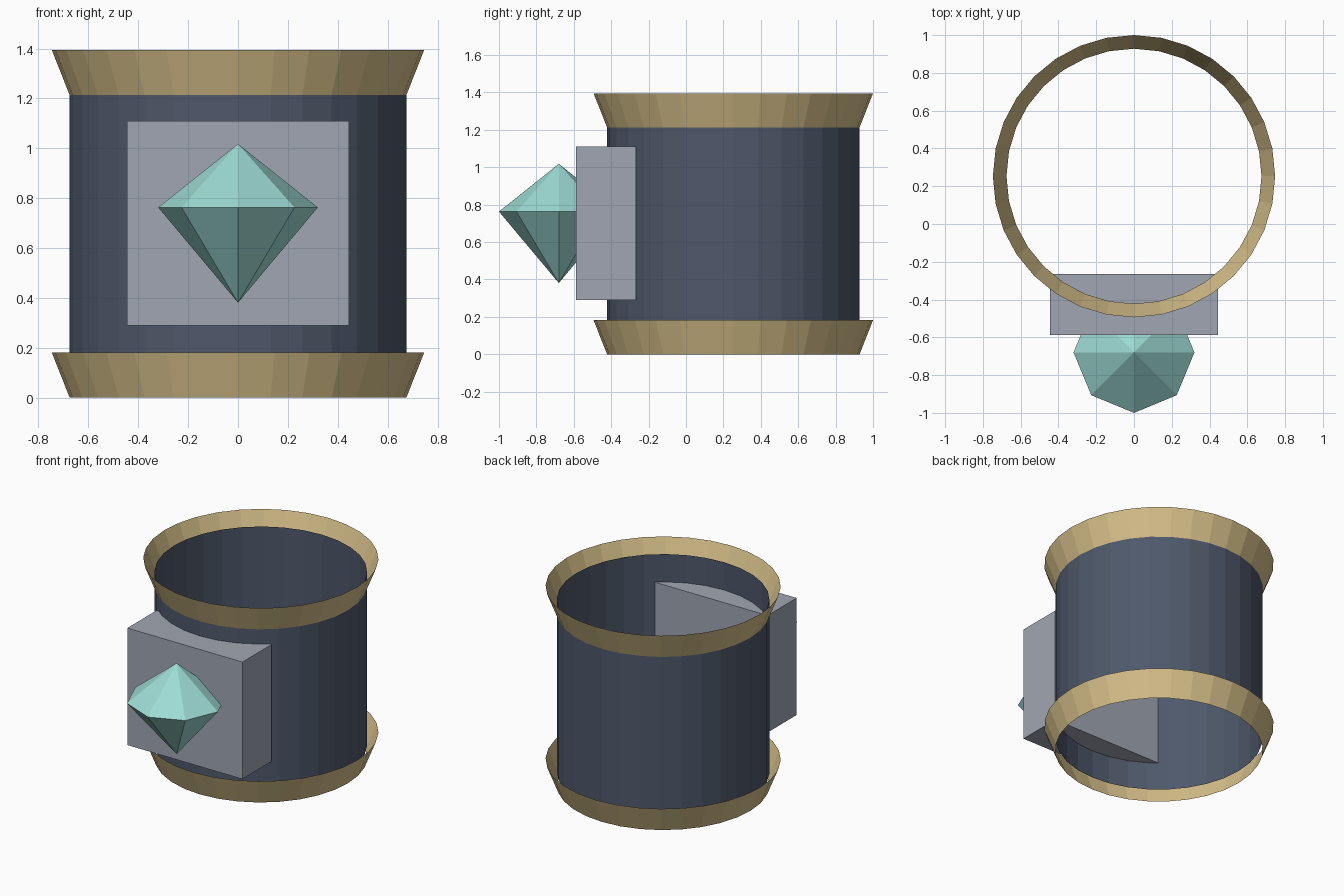
import bpy
import bmesh
import math

cube = bpy.data.objects.get("Cube")
if cube:
    bpy.data.objects.remove(cube, do_unlink=True)

SIDES = 32
CENTRE_Y = 0.253
WALL_R, FLARE_R = 0.675, 0.747


def material(name, rgb):
    mat = bpy.data.materials.new(name)
    mat.use_nodes = True
    colour = (*rgb, 1.0)
    mat.diffuse_color = colour
    mat.node_tree.nodes["Principled BSDF"].inputs["Base Color"].default_value = colour
    return mat


def add_object(name, bm, mat, location):
    bmesh.ops.recalc_face_normals(bm, faces=bm.faces[:])
    mesh = bpy.data.meshes.new(name)
    bm.to_mesh(mesh)
    bm.free()
    mesh.materials.append(mat)
    obj = bpy.data.objects.new(name, mesh)
    obj.location = location
    bpy.context.collection.objects.link(obj)
    return obj


def lathe(name, profile, sides, mat, location):
    """Revolve (radius, z) points about z; a zero radius makes a pole."""
    bm = bmesh.new()
    rings = []
    for r, z in profile:
        if r == 0:
            rings.append([bm.verts.new((0, 0, z))] * sides)
        else:
            angles = [math.tau * i / sides for i in range(sides)]
            rings.append([bm.verts.new((r * math.cos(a), r * math.sin(a), z)) for a in angles])
    for low, high in zip(rings, rings[1:]):
        for i in range(sides):
            j = (i + 1) % sides
            corners = dict.fromkeys((low[i], low[j], high[j], high[i]))
            bm.faces.new(list(corners))
    return add_object(name, bm, mat, location)


slate = material("dark slate", (0.077, 0.10, 0.147))
gold = material("pale gold", (0.68, 0.53, 0.255))
grey = material("plate grey", (0.35, 0.38, 0.445))
teal = material("gem teal", (0.34, 0.71, 0.66))

# Open band with thin flared rims overlapping both ends
lathe("band", [(WALL_R, 0.09), (WALL_R, 1.305)], SIDES, slate, (0, CENTRE_Y, 0))
for name, base in (("lower_rim", 0.0), ("upper_rim", 1.213)):
    lathe(name, [(WALL_R, 0), (FLARE_R, 0.182)], SIDES, gold, (0, CENTRE_Y, base))

# Block set through the front of the band
bm = bmesh.new()
bmesh.ops.create_cube(bm, size=1)
bmesh.ops.scale(bm, vec=(0.892, 0.322, 0.82), verts=bm.verts[:])
add_object("mounting_block", bm, grey, (0, -0.427, 0.70))

# Faceted gem half sunk into the block
lathe("gem", [(0, -0.382), (0.32, 0), (0, 0.255)], 8, teal, (0, -0.68, 0.763))
